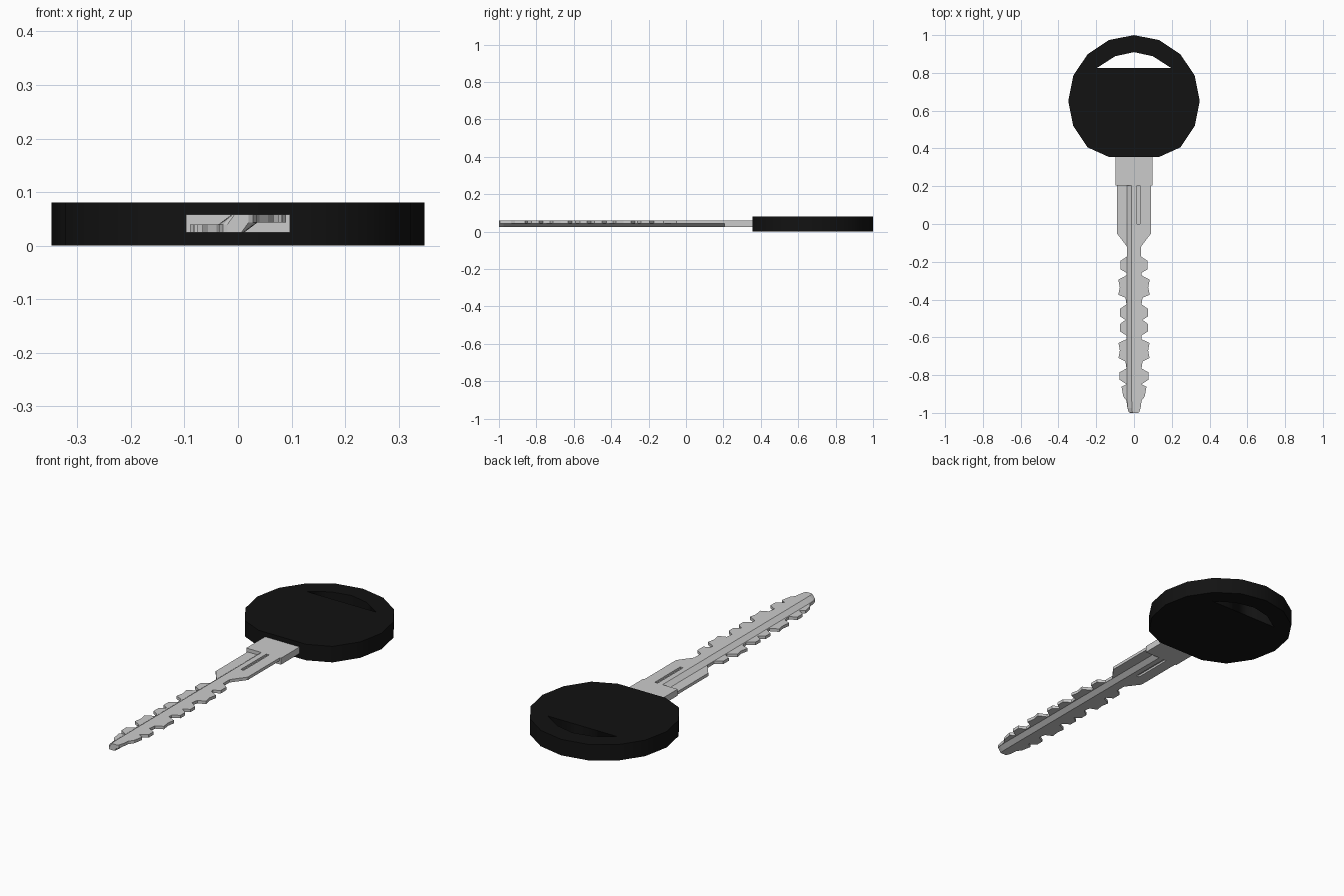
import bpy, bmesh, math

if "Cube" in bpy.data.objects:
    bpy.data.objects.remove(bpy.data.objects["Cube"])

# Grip: 16-sided disc with flat base and arched opening
def add_loop(curve, pts):
    s = curve.splines.new('POLY')
    s.points.add(len(pts) - 1)
    for p, (x, y) in zip(s.points, pts):
        p.co = (x, y, 0, 1)
    s.use_cyclic_u = True

outer = []
for i in range(16):
    if i == 8:
        continue
    a = math.tau * i / 16
    outer.append((0.348 * math.sin(a), max(0.355, 0.652 + 0.348 * math.cos(a))))
hole = [(-0.195, 0.827), (0.195, 0.827), (0.1, 0.888), (0, 0.91), (-0.1, 0.888)]

curve = bpy.data.curves.new("grip", 'CURVE')
curve.dimensions = '2D'
curve.fill_mode = 'BOTH'
curve.extrude = 0.0405
add_loop(curve, outer)
add_loop(curve, hole)
grip = bpy.data.objects.new("grip", curve)
bpy.context.collection.objects.link(grip)
grip.location.z = 0.0405
black = bpy.data.materials.new("black_plastic")
black.diffuse_color = (0.006, 0.006, 0.006, 1)
black.use_nodes = True
black.node_tree.nodes["Principled BSDF"].inputs["Base Color"].default_value = black.diffuse_color
curve.materials.append(black)
bpy.context.view_layer.objects.active = grip
grip.select_set(True)
bpy.ops.object.convert(target='MESH')

# Boxes for the collar and the groove cutters
def box(name, x0, x1, y0, y1, z0, z1):
    bpy.ops.mesh.primitive_cube_add(size=1, location=((x0+x1)/2, (y0+y1)/2, (z0+z1)/2))
    o = bpy.context.object
    o.name = name
    o.scale = (x1-x0, y1-y0, z1-z0)
    return o

LOW, HIGH = 0.025, 0.058
collar = box("collar", -0.097, 0.097, 0.205, 0.36, LOW, HIGH)

# Blade: stepped Z-shaped section lofted along the toothed outline (y, half width)
outline = [
    (0.21, .09), (-0.05, .09), (-0.12, .037), (-0.172, .037),
    (-0.195, .072), (-0.24, .072), (-0.258, .04), (-0.272, .04),
    (-0.295, .083), (-0.335, .075), (-0.375, .083), (-0.39, .045), (-0.425, .04),
    (-0.45, .075), (-0.488, .075), (-0.508, .045), (-0.53, .075),
    (-0.568, .075), (-0.59, .04), (-0.61, .04),
    (-0.63, .082), (-0.67, .075), (-0.71, .082), (-0.728, .045), (-0.765, .04),
    (-0.785, .076), (-0.825, .076), (-0.848, .04), (-0.862, .066),
    (-0.915, .056), (-0.935, .04), (-0.975, .035), (-0.995, .028), (-1.0, .02),
]
bm = bmesh.new()
rings = []
for y, w in outline:
    k = min(1, w / 0.037)
    half = [(-w, LOW), (-w, 0.04), (-0.036 * k, 0.04), (-0.012 * k, HIGH)]
    section = half + [(-x, LOW + HIGH - z) for x, z in half]
    rings.append([bm.verts.new((x, y, z)) for x, z in section])
for a, b in zip(rings, rings[1:]):
    for i in range(8):
        j = (i + 1) % 8
        bm.faces.new((a[i], a[j], b[j], b[i]))
bm.faces.new(rings[0])
bm.faces.new(rings[-1])
bmesh.ops.recalc_face_normals(bm, faces=bm.faces)
mesh = bpy.data.meshes.new("blade")
bm.to_mesh(mesh)
bm.free()
blade = bpy.data.objects.new("blade", mesh)
bpy.context.collection.objects.link(blade)

# Narrow grooves in the shoulder, one on each face
cutters = [box("groove_cutter_top", 0.016, 0.032, 0.0, 0.204, 0.048, 0.07),
           box("groove_cutter_bottom", -0.032, -0.016, 0.0, 0.204, 0.01, 0.035)]
bpy.context.view_layer.objects.active = blade
for c in cutters:
    c.hide_render = True
    m = blade.modifiers.new(c.name, 'BOOLEAN')
    m.operation = 'DIFFERENCE'
    m.solver = 'EXACT'
    m.object = c
    bpy.ops.object.modifier_apply(modifier=m.name)
for c in cutters:
    bpy.data.objects.remove(c)
